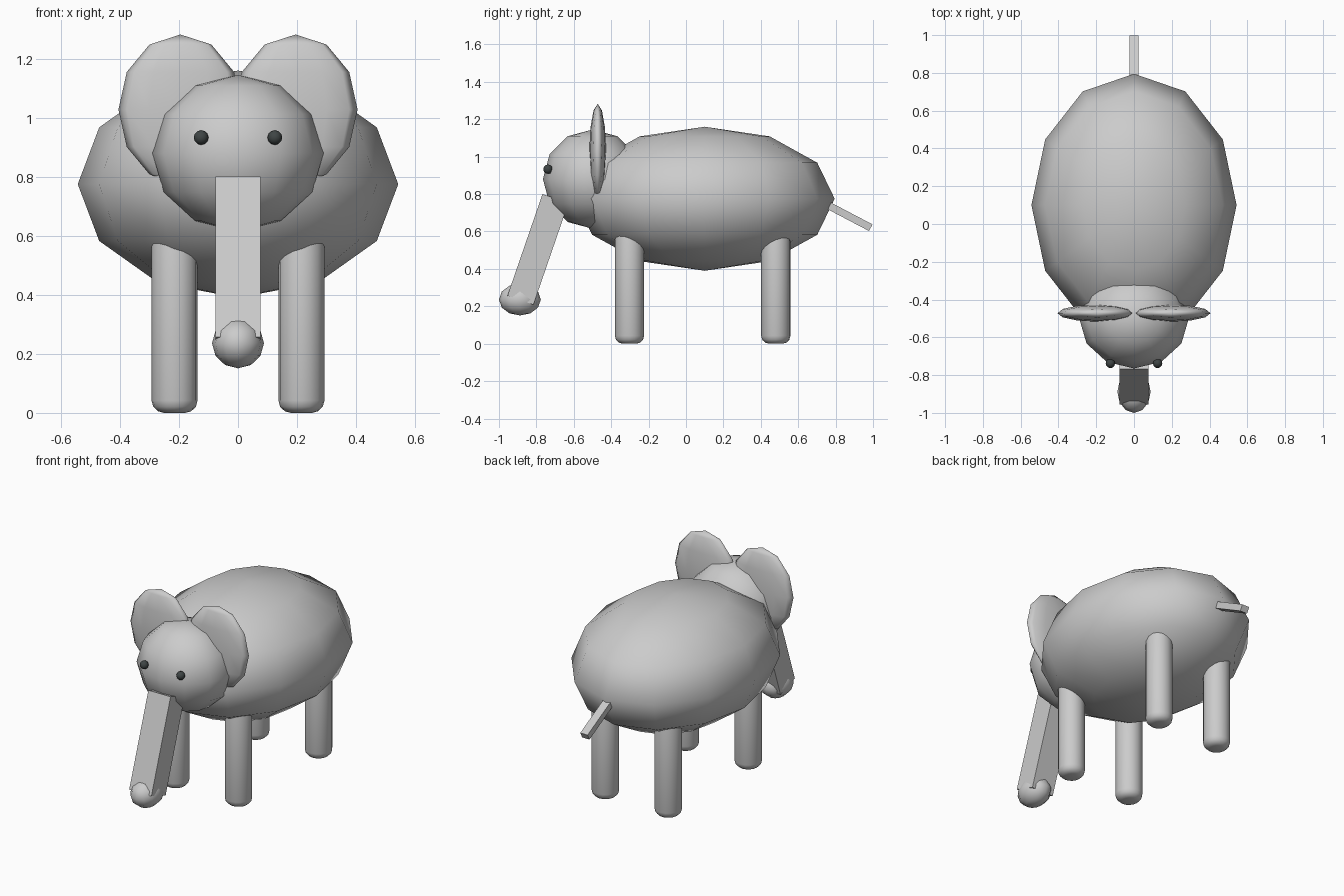
import bpy, math

if "Cube" in bpy.data.objects:
    bpy.data.objects.remove(bpy.data.objects["Cube"])

dark = bpy.data.materials.new("dark")
dark.diffuse_color = (0.05, 0.06, 0.06, 1)
dark.use_nodes = True
dark.node_tree.nodes["Principled BSDF"].inputs["Base Color"].default_value = dark.diffuse_color


def ellipsoid(name, loc, radii, segs=12, rings=6):
    bpy.ops.mesh.primitive_uv_sphere_add(segments=segs, ring_count=rings, radius=1, location=loc)
    ob = bpy.context.object
    ob.name = name
    ob.scale = radii
    bpy.ops.object.transform_apply(location=False, rotation=False, scale=True)
    bpy.ops.object.shade_smooth()
    return ob


def box(name, loc, size, tilt):
    bpy.ops.mesh.primitive_cube_add(size=1, location=loc, rotation=(tilt, 0, 0))
    ob = bpy.context.object
    ob.name = name
    ob.scale = size
    return ob


def leg(name, x, y, radius=0.078, height=0.64):
    bpy.ops.mesh.primitive_cylinder_add(vertices=16, radius=radius, depth=height,
                                        location=(x, y, height / 2))
    ob = bpy.context.object
    ob.name = name
    bpy.ops.object.shade_smooth()
    # rounded foot
    bev = ob.modifiers.new("round", 'BEVEL')
    bev.width = 0.042
    bev.segments = 3
    bev.limit_method = 'ANGLE'
    bev.angle_limit = math.radians(50)
    return ob


# Body and head
ellipsoid("body", (0, 0.1, 0.775), (0.543, 0.695, 0.385))
ellipsoid("head", (0, -0.5, 0.88), (0.29, 0.265, 0.265))

# Trunk with rounded tip
box("trunk", (0, -0.7915, 0.5045), (0.152, 0.147, 0.575), -0.332)
ellipsoid("trunk_tip", (0, -0.888, 0.236), (0.088, 0.112, 0.085))

# Tail
box("tail", (0, 0.855, 0.69), (0.05, 0.3, 0.04), -0.484)

# Mirrored parts: ears, eyes, legs
for side, s in (("left", -1), ("right", 1)):
    ellipsoid(f"{side}_ear", (s * 0.195, -0.472, 1.028), (0.21, 0.045, 0.254))
    eye = ellipsoid(f"{side}_eye", (s * 0.125, -0.738, 0.933), (0.025, 0.025, 0.025))
    eye.data.materials.append(dark)
    leg(f"{side}_front_leg", s * 0.215, -0.302)
    leg(f"{side}_back_leg", s * 0.215, 0.48)
